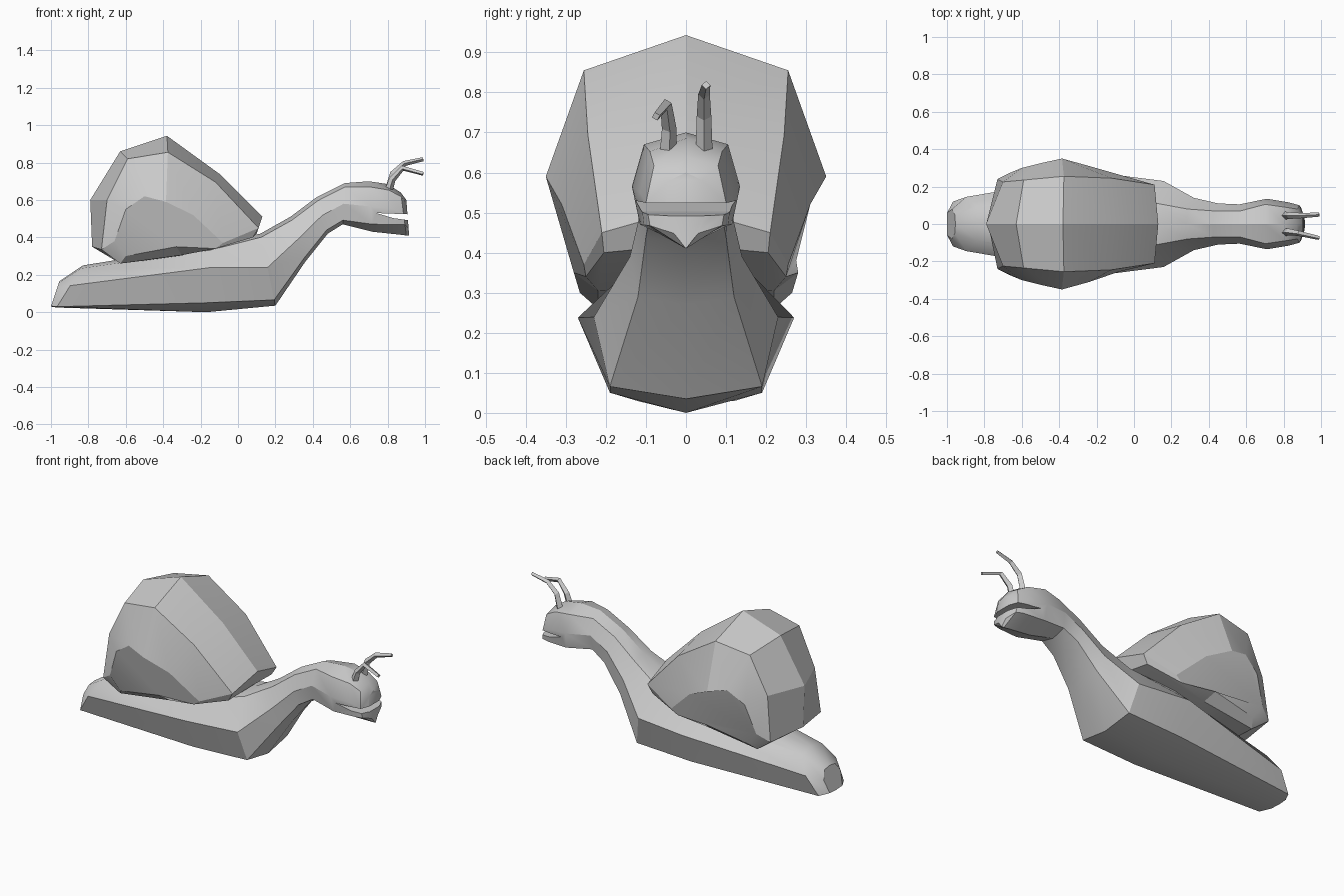
import bpy, bmesh
from mathutils import Vector

if "Cube" in bpy.data.objects:
    bpy.data.objects.remove(bpy.data.objects["Cube"])


def loft(name, rings, angle=0.5):
    """Skin closed rings of equal length, cap both ends, shade with sharp edges."""
    bm = bmesh.new()
    loops = [[bm.verts.new(p) for p in ring] for ring in rings]
    n = len(loops[0])
    for a, b in zip(loops, loops[1:]):
        for i in range(n):
            j = (i + 1) % n
            bm.faces.new((a[i], a[j], b[j], b[i]))
    bm.faces.new(loops[0])
    bm.faces.new(loops[-1][::-1])
    bmesh.ops.recalc_face_normals(bm, faces=bm.faces)
    mesh = bpy.data.meshes.new(name)
    bm.to_mesh(mesh)
    bm.free()
    obj = bpy.data.objects.new(name, mesh)
    bpy.context.collection.objects.link(obj)
    bpy.context.view_layer.objects.active = obj
    bpy.ops.object.select_all(action='DESELECT')
    obj.select_set(True)
    if angle:
        bpy.ops.object.shade_smooth_by_angle(angle=angle)
    return obj


def body_ring(xb, zb, xt, zt, w_low, w_mid, w_top, f_low, f_mid, f_top):
    """Eight-sided slice from belly point to back point with three half widths."""
    b, t = Vector((xb, 0, zb)), Vector((xt, 0, zt))
    side = [b.lerp(t, f) + Vector((0, w, 0))
            for w, f in ((w_low, f_low), (w_mid, f_mid), (w_top, f_top))]
    return [b] + side + [t] + [Vector((p.x, -p.y, p.z)) for p in reversed(side)]


# Body: tail, foot, neck and head in one skin
body = loft("body", [body_ring(*r) for r in (
    (-1.00, .030, -.955, .165, .06, .08, .05, .02, .60, .95),
    (-.97, .025, -.83, .250, .12, .145, .09, .02, .52, .93),
    (-.17, .000, -.15, .360, .19, .27, .17, .14, .66, .92),
    (.20, .035, .12, .420, .19, .23, .11, .08, .53, .95),
    (.36, .270, .28, .510, .12, .14, .08, .08, .50, .92),
    (.48, .420, .42, .615, .10, .11, .07, .10, .50, .90),
    (.56, .470, .57, .690, .09, .105, .07, .10, .50, .90),
    (.72, .430, .70, .700, .115, .135, .105, .15, .50, .89),
    (.86, .415, .80, .685, .105, .115, .09, .20, .50, .88),
    (.90, .410, .87, .640, .09, .10, .08, .25, .50, .90),
    (.915, .410, .90, .600, .03, .05, .04, .20, .55, .90),
)])

# Mouth: wedge cut through the front of the head
wedge = ((.74, .530), (1.05, .518), (1.05, .472), (.83, .503))
cutter = loft("mouth_cutter", [[(x, y, z) for x, z in wedge] for y in (-.3, .3)], 0)
cut = body.modifiers.new("mouth", 'BOOLEAN')
cut.object = cutter
cut.operation = 'DIFFERENCE'
cut.solver = 'EXACT'
cutter.hide_render = True
cutter.hide_set(True)

# Shell: central ridge outline, rim outline and outer bulge, mirrored over y
ridge = [(-.63, 0, .27), (-.78, 0, .35), (-.79, 0, .60), (-.63, 0, .86), (-.38, 0, .943),
         (-.10, 0, .74), (.13, 0, .51), (.10, 0, .42), (-.30, 0, .30)]
rim = [(-.63, .22, .26), (-.73, .24, .335), (-.70, .225, .60), (-.59, .235, .82),
       (-.375, .255, .855), (-.12, .245, .695), (.11, .21, .45), (.08, .205, .40),
       (-.30, .22, .305)]
bulge = [(-.60, .265, .30), (-.66, .275, .38), (-.60, .30, .55), (-.50, .325, .62),
         (-.385, .35, .59), (-.24, .31, .52), (-.08, .255, .37), (-.12, .25, .34),
         (-.33, .28, .35)]


def flip(ring):
    return [(x, -y, z) for x, y, z in ring]


loft("shell", [bulge, rim, ridge, flip(rim), flip(bulge)], 0.4)

# Eye stalks: tapered four-sided tubes, one raised and one drooping
stalks = {
    "left_stalk": [(.80, .045, .63), (.83, .045, .74), (.89, .045, .795), (.99, .05, .818)],
    "right_stalk": [(.80, -.045, .63), (.825, -.042, .71), (.88, -.05, .77), (.99, -.075, .740)],
}
for name, path in stalks.items():
    curve = bpy.data.curves.new(name, 'CURVE')
    curve.dimensions = '3D'
    curve.bevel_depth = 0.022
    curve.bevel_resolution = 0
    curve.use_fill_caps = True
    spline = curve.splines.new('POLY')
    spline.use_smooth = False
    spline.points.add(len(path) - 1)
    for i, (point, co) in enumerate(zip(spline.points, path)):
        point.co = (*co, 1)
        point.radius = 1 - 0.17 * i
    bpy.context.collection.objects.link(bpy.data.objects.new(name, curve))
